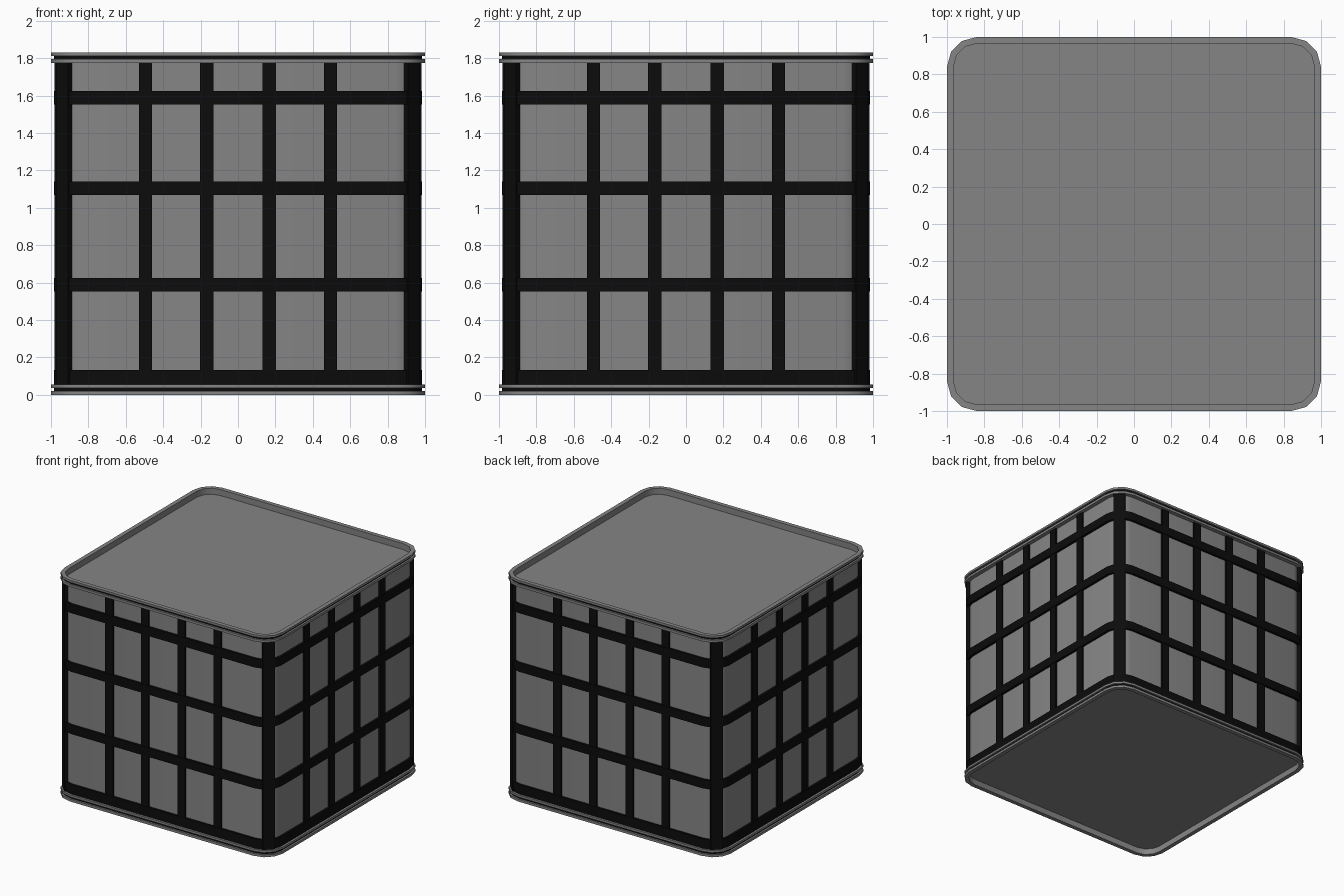
import bpy, bmesh, math
from mathutils import Matrix

if "Cube" in bpy.data.objects:
    bpy.data.objects.remove(bpy.data.objects["Cube"])

CORNER = 0.84   # centre of every corner arc, so all outlines stay concentric
SEGS = 3        # facets per rounded corner


def material(name, value):
    mat = bpy.data.materials.new(name)
    mat.diffuse_color = (value, value, value, 1)
    mat.use_nodes = True
    mat.node_tree.nodes["Principled BSDF"].inputs["Base Color"].default_value = mat.diffuse_color
    return mat


black = material("black_frame", 0.0035)
grey = material("dark_grey_panel", 0.235)


def outline(half):
    """Rounded square with the given half width."""
    r = half - CORNER
    pts = []
    for q, (sx, sy) in enumerate([(1, 1), (-1, 1), (-1, -1), (1, -1)]):
        for i in range(SEGS + 1):
            a = math.pi / 2 * (q + i / SEGS)
            pts.append((sx * CORNER + r * math.cos(a), sy * CORNER + r * math.sin(a)))
    return pts


def finish(bm, name, mat):
    bmesh.ops.recalc_face_normals(bm, faces=bm.faces[:])
    me = bpy.data.meshes.new(name)
    bm.to_mesh(me)
    bm.free()
    ob = bpy.data.objects.new(name, me)
    bpy.context.collection.objects.link(ob)
    me.materials.append(mat)
    bpy.ops.object.select_all(action='DESELECT')
    ob.select_set(True)
    bpy.context.view_layer.objects.active = ob
    bpy.ops.object.shade_smooth_by_angle(angle=math.radians(40))
    return ob


def sweep(name, profile, mat, closed=True):
    """Run a (half width, z) profile around the rounded square; open ones get caps."""
    bm = bmesh.new()
    rows = [[bm.verts.new((x, y, z)) for x, y in outline(h)] for h, z in profile]
    n = len(rows[0])
    for k in range(len(rows) if closed else len(rows) - 1):
        a, b = rows[k], rows[(k + 1) % len(rows)]
        for i in range(n):
            j = (i + 1) % n
            bm.faces.new((a[i], a[j], b[j], b[i]))
    if not closed:
        bm.faces.new(rows[0])
        bm.faces.new(rows[-1])
    return finish(bm, name, mat)


def band(name, outer, z0, z1):
    return sweep(name, [(outer, z0), (outer, z1), (0.955, z1), (0.955, z0)], black)


# Grey body with recessed roof and floor
sweep("body", [(0.965, 0.05), (0.965, 1.78)], grey, closed=False)

# Grooved rims at the bottom and top, with a black strip in each groove
for name, z in (("bottom", 0.0), ("top", 1.775)):
    sweep(name + "_rim", [(1.0, z), (1.0, z + 0.02), (0.975, z + 0.02), (0.975, z + 0.037),
                          (1.0, z + 0.037), (1.0, z + 0.055), (0.965, z + 0.055), (0.965, z)], grey)
    sweep(name + "_groove_strip", [(0.985, z + 0.02), (0.985, z + 0.037),
                                   (0.97, z + 0.037), (0.97, z + 0.02)], black)

# Horizontal black bands
band("base_band", 0.983, 0.055, 0.133)
for i, z in enumerate((0.588, 1.103, 1.588)):
    band(f"horizontal_band_{i + 1}", 0.985, z - 0.036, z + 0.036)

# Vertical black bars: four per side plus one across each corner
bm = bmesh.new()
Z0, Z1 = 0.055, 1.776


def bar(x, dist, width, depth, angle):
    m = (Matrix.Rotation(angle, 4, 'Z')
         @ Matrix.Translation((x, -dist + depth / 2, (Z0 + Z1) / 2))
         @ Matrix.Diagonal((width, depth, Z1 - Z0, 1)))
    bmesh.ops.create_cube(bm, size=1, matrix=m)


for side in range(4):
    turn = side * math.pi / 2
    for x in (-0.495, -0.167, 0.167, 0.495):
        bar(x, 0.98, 0.07, 0.03, turn)
    bar(0, CORNER * math.sqrt(2) + 0.142, 0.092, 0.03, turn + math.pi / 4)
finish(bm, "vertical_bars", black)
